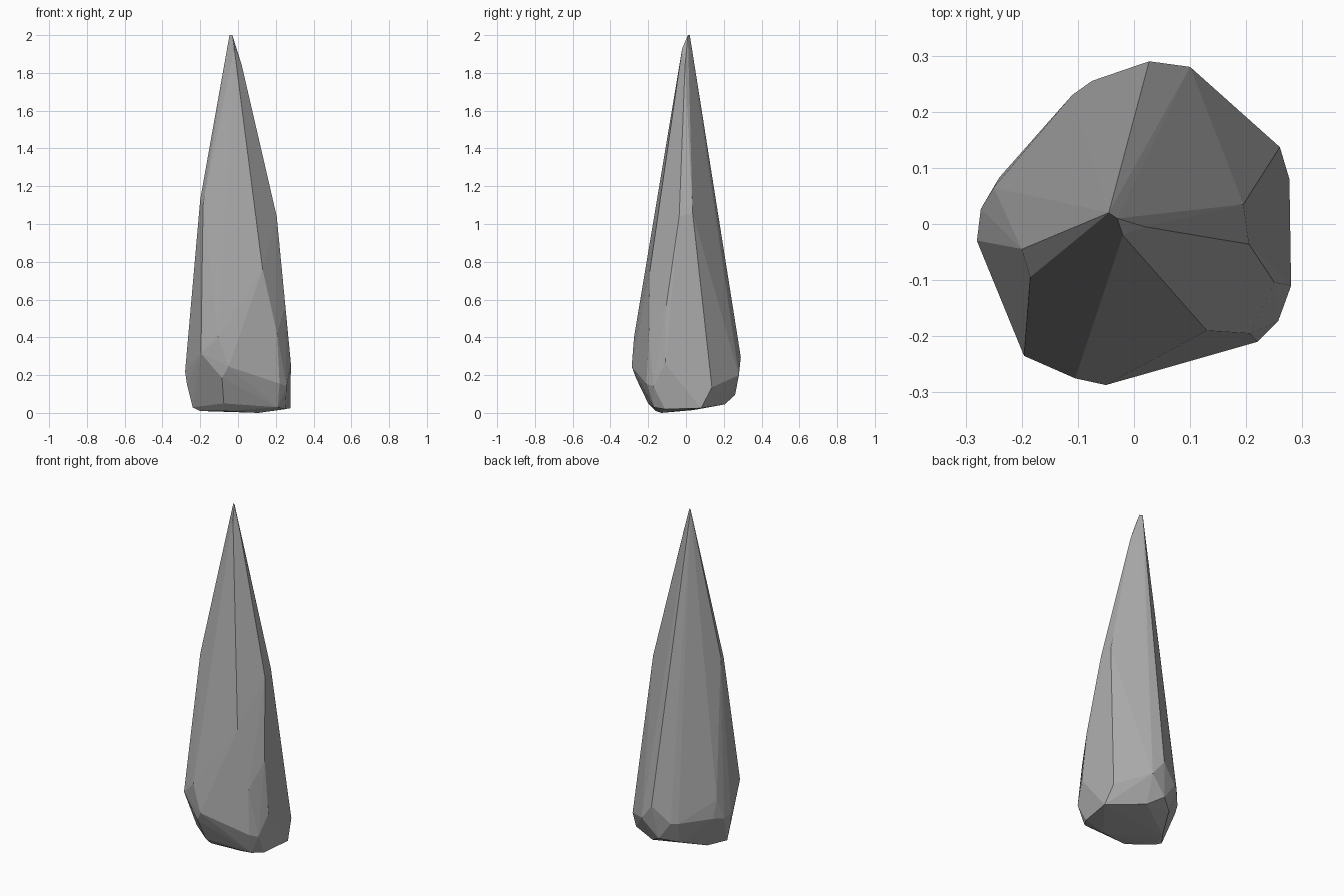
import bpy
import bmesh
import math
from mathutils import Vector

# Remove the default object
default_cube = bpy.data.objects.get("Cube")
if default_cube:
    bpy.data.objects.remove(default_cube, do_unlink=True)

UNIT = 0.01  # corner positions are given in hundredths

# Blunt, narrow tip
tip = [(-4.5, 2, 200), (-3, 1, 200), (-2, -2, 193), (2, -.5, 184)]

# Upper shaft, where the long facets split
shaft = [(-10.5, 0, 165), (-8, -3, 166),
         (-20, -4.5, 113), (-18.5, -9.5, 110),
         (19.5, 3.5, 106), (20.5, -3.6, 104),
         (13, -19, 76), (25, -10.4, 57)]

# Widest girdle of the stone
girdle = [(2.7, 29, 29.5), (-14, 18, 31), (-25, 6.5, 32),
          (-10.5, -27.5, 40), (-19.6, -23.5, 31.5),
          (3, -24, 49), (20.7, -19.5, 42),
          (-5, -28.7, 24.5), (-8.5, -26.5, 18.5), (22, -21, 15.5),
          (25.7, -17.3, 14), (28, -11, 26),
          (26, 13.7, 13.5), (10, 28, 20),
          (-11, 23, 20), (-7.5, 25.5, 20), (-24, 8.3, 21),
          (-27.3, 2.7, 20), (-28, -3, 22), (-27, -4.2, 15)]

# Chipped underside, tilted slightly up toward the back
underside = [(-7.5, -20, 5), (21, -17, 3), (-7, -16, 1), (11, -13, 0),
             (25, -11, 2), (27.7, 8, 2.5), (8, 20.5, 4.5),
             (0, 26, 9.5), (-9, 19, 7), (-17, 4, 1.5),
             (-20, -6, 1), (-24, -5, 3)]

# Plain stone material
stone = bpy.data.materials.new("grey stone")
stone.use_nodes = True
colour = (0.4, 0.4, 0.4, 1.0)
stone.diffuse_color = colour
stone.node_tree.nodes["Principled BSDF"].inputs["Base Color"].default_value = colour


def build_faceted_stone(name, corners, material):
    """Wrap the corners in a convex shell and merge nearly flat facets."""
    bm = bmesh.new()
    for corner in corners:
        bm.verts.new(Vector(corner) * UNIT)
    hull = bmesh.ops.convex_hull(bm, input=bm.verts[:])
    loose = [item for item in hull["geom_interior"] + hull["geom_unused"]
             if isinstance(item, bmesh.types.BMVert)]
    bmesh.ops.delete(bm, geom=list(set(loose)), context="VERTS")
    bmesh.ops.dissolve_limit(bm, angle_limit=math.radians(2),
                             verts=bm.verts[:], edges=bm.edges[:])
    bmesh.ops.recalc_face_normals(bm, faces=bm.faces[:])
    for face in bm.faces:
        face.smooth = False
    mesh = bpy.data.meshes.new(name)
    bm.to_mesh(mesh)
    bm.free()
    mesh.materials.append(material)
    spike = bpy.data.objects.new(name, mesh)
    bpy.context.collection.objects.link(spike)
    return spike


# Single standing stone spike
build_faceted_stone("stone_spike", tip + shaft + girdle + underside, stone)
